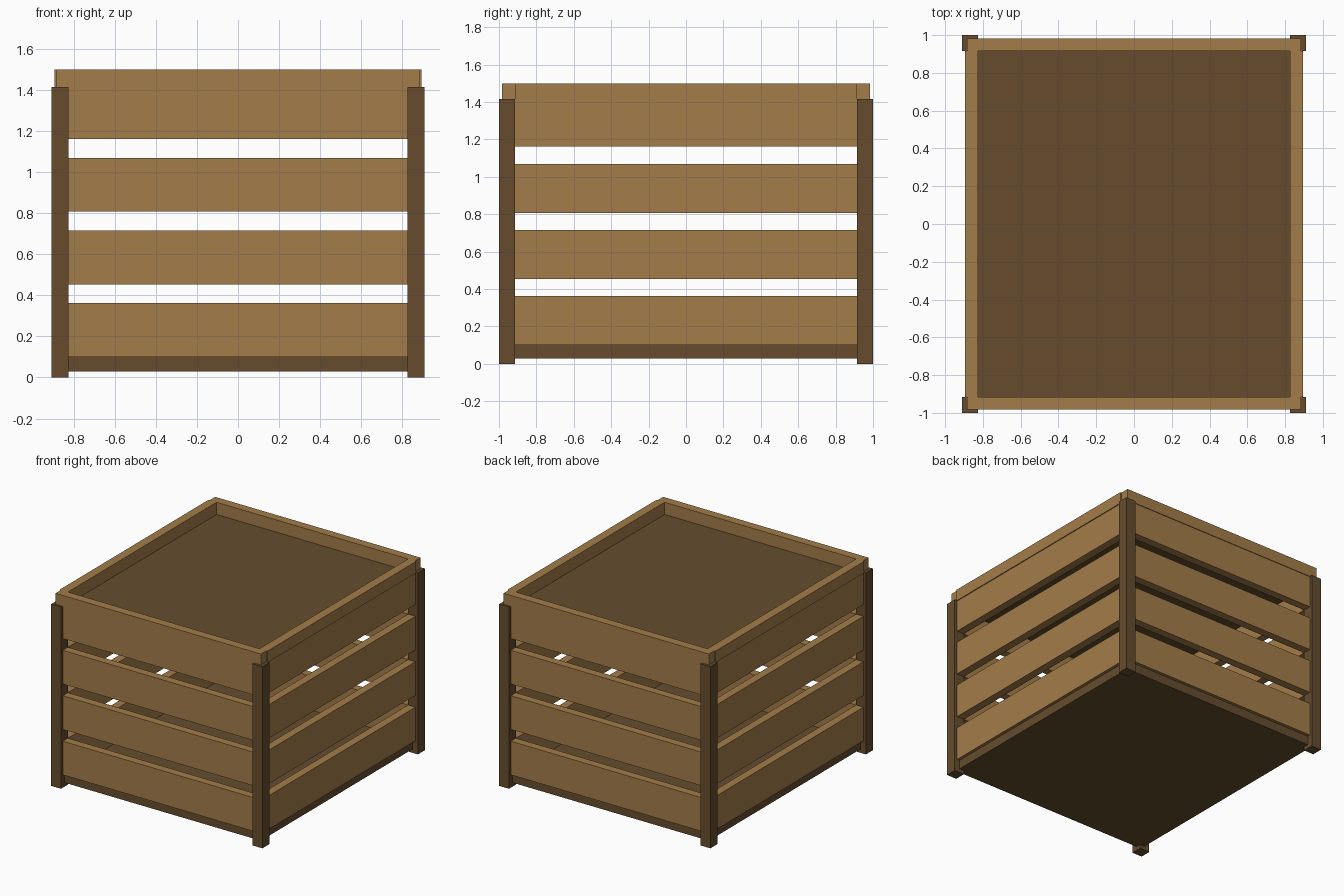
import bpy

if "Cube" in bpy.data.objects:
    bpy.data.objects.remove(bpy.data.objects["Cube"])


def material(name, rgb):
    m = bpy.data.materials.new(name)
    m.diffuse_color = (*rgb, 1)
    m.use_nodes = True
    m.node_tree.nodes["Principled BSDF"].inputs["Base Color"].default_value = m.diffuse_color
    return m


light = material("light_wood", (0.37, 0.205, 0.067))
dark = material("dark_wood", (0.133, 0.073, 0.027))


def box(name, x, y, z, mat):
    """Axis-aligned box from (min, max) ranges."""
    bpy.ops.mesh.primitive_cube_add(
        size=1, location=[(a + b) / 2 for a, b in (x, y, z)])
    o = bpy.context.object
    o.name = name
    o.scale = [abs(b - a) for a, b in (x, y, z)]
    bpy.ops.object.transform_apply(location=False, rotation=False, scale=True)
    o.data.materials.append(mat)


PX, PY = 0.825, 0.915     # inner edges of the posts

# corner posts
for sx, nx in ((-1, "left"), (1, "right")):
    for sy, ny in ((-1, "front"), (1, "back")):
        box(f"{ny}_{nx}_post", (sx * PX, sx * 0.91), (sy * PY, sy * 1.0),
            (0, 1.415), dark)

# floor and top panels
box("floor_panel", (-0.865, 0.865), (-0.955, 0.955), (0.03, 0.10), dark)
box("top_panel", (-PX, PX), (-PY, PY), (1.34, 1.405), dark)

# slats and rim on each side
for s, nx, ny in ((-1, "left", "front"), (1, "right", "back")):
    for i in range(4):
        z0 = 0.10 + 0.354 * i
        z = (z0, min(z0 + 0.262, 1.41))
        box(f"{ny}_slat_{i + 1}", (-PX, PX), (s * PY, s * 0.978), z, light)
        box(f"{nx}_slat_{i + 1}", (s * PX, s * 0.888), (-PY, PY), z, light)
    box(f"{ny}_rim", (-0.885, 0.885), (s * PY, s * 0.983), (1.41, 1.5), light)
    box(f"{nx}_rim", (s * PX, s * 0.895), (-PY, PY), (1.41, 1.5), light)
